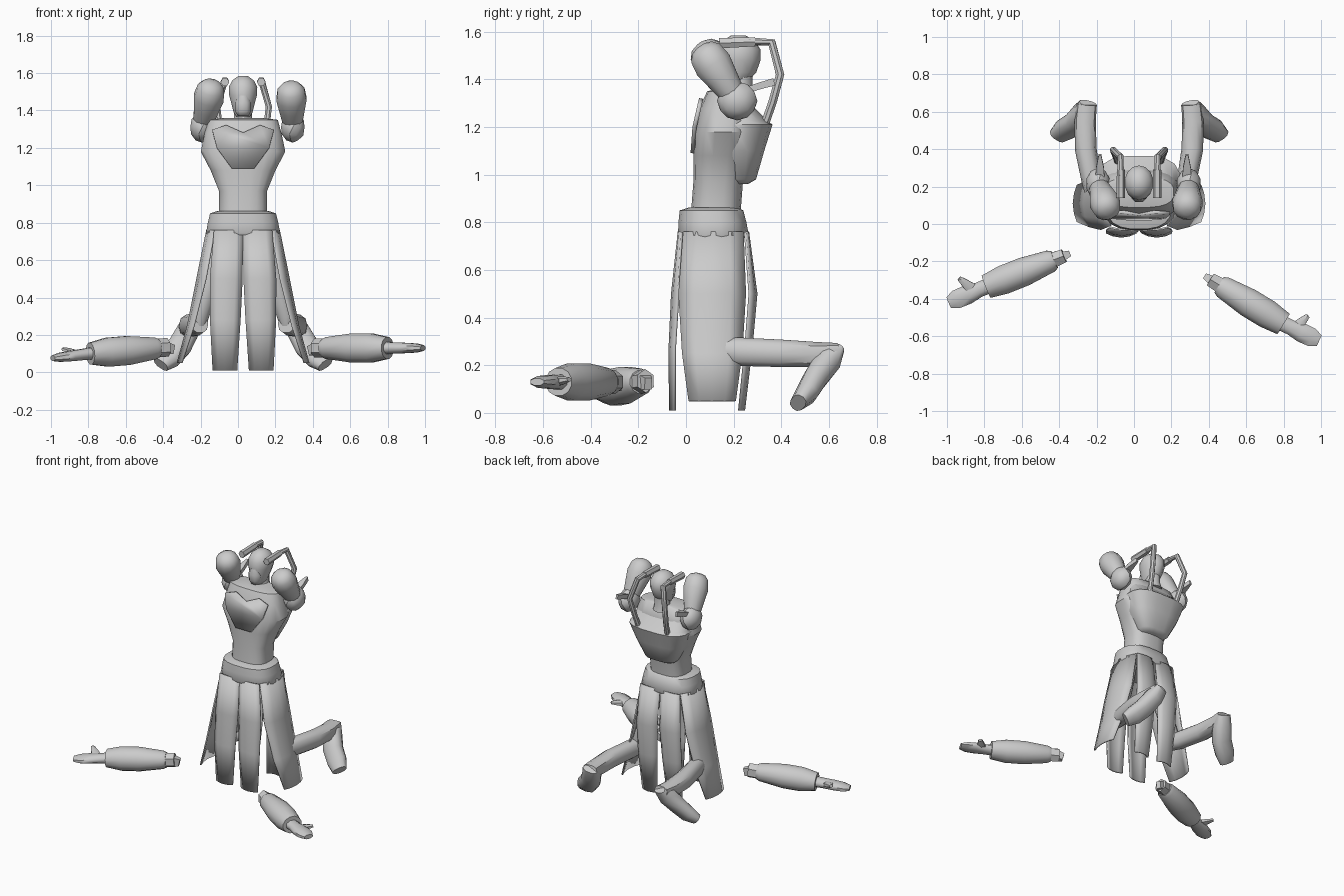
import bpy, bmesh
from math import cos, sin, pi, radians, copysign
from mathutils import Vector

if "Cube" in bpy.data.objects:
    bpy.data.objects.remove(bpy.data.objects["Cube"], do_unlink=True)

MID = 0.027  # plane of symmetry of the body
X, Y, Z = Vector((1, 0, 0)), Vector((0, 1, 0)), Vector((0, 0, 1))


def finish(name, bm, angle=40, thickness=0):
    bmesh.ops.recalc_face_normals(bm, faces=bm.faces)
    mesh = bpy.data.meshes.new(name)
    bm.to_mesh(mesh)
    bm.free()
    ob = bpy.data.objects.new(name, mesh)
    bpy.context.collection.objects.link(ob)
    if thickness:
        mod = ob.modifiers.new("Thickness", "SOLIDIFY")
        mod.thickness = thickness
        mod.offset = 0
    bpy.ops.object.select_all(action="DESELECT")
    ob.select_set(True)
    bpy.context.view_layer.objects.active = ob
    bpy.ops.object.shade_smooth_by_angle(angle=radians(angle))


def bridge(bm, rows, closed):
    n = len(rows[0])
    for a, b in zip(rows, rows[1:]):
        for i in range(n if closed else n - 1):
            j = (i + 1) % n
            bm.faces.new((a[i], a[j], b[j], b[i]))


def loft(name, stations, sides=12, ref=Y, axis=None, power=2, angle=40):
    """Skin rings given as (x, y, z, half width, half depth) along a path."""
    bm = bmesh.new()
    pts = [Vector(s[:3]) for s in stations]
    rows = []
    for k, s in enumerate(stations):
        d = axis or (pts[min(k + 1, len(pts) - 1)] - pts[max(k - 1, 0)]).normalized()
        u = d.cross(ref).normalized()
        v = u.cross(d)
        ring = []
        for i in range(sides):
            t = 2 * pi * (i + 0.5) / sides
            c, q = [copysign(abs(f) ** (2 / power), f) for f in (cos(t), sin(t))]
            ring.append(bm.verts.new(pts[k] + u * c * s[3] + v * q * s[4]))
        rows.append(ring)
    bridge(bm, rows, True)
    bm.faces.new(rows[0])
    bm.faces.new(rows[-1])
    finish(name, bm, angle)


def body(name, rings, sides=16, power=2.4, angle=40):
    """Upright form from rings of (z, half width, front y, back y)."""
    loft(name, [(MID, (f + b) / 2, z, w, (b - f) / 2) for z, w, f, b in rings],
         sides, Y, Z, power, angle)


def panel(name, rows, across, out):
    """Curved cloth strip from rows of (x, y, z, half width, bulge)."""
    bm = bmesh.new()
    grid = []
    for x, y, z, w, bulge in rows:
        c = Vector((x, y, z))
        grid.append([bm.verts.new(c + across * w * t - out * bulge * t * t)
                     for t in (-1, -0.55, 0, 0.55, 1)])
    bridge(bm, grid, False)
    finish(name, bm, 50, 0.01)


def forearm(side, elbow, wrist, tip, thumb):
    e, w, t, th = map(Vector, (elbow, wrist, tip, thumb))

    def along(a, b, table):
        return [(*a.lerp(b, f), rw, rh) for f, rw, rh in table]

    loft(side + "_forearm", along(e, w, [(0, .05, .05), (.06, .062, .06), (.45, .08, .08),
         (.75, .08, .08), (1, .066, .06)]), 12, Z, angle=60)
    d = (w - e).normalized()
    loft(side + "_elbow_stub", [(*(e - d * .055), .042, .05), (*(e + d * .02), .048, .05)], 6, Z)
    loft(side + "_elbow_fin", [(*(e - d * .085 + Z * -.015), .022, .035),
                               (*(e - d * .03), .04, .045)], 4, Z)
    loft(side + "_hand", along(w, t, [(-.1, .045, .035), (.2, .044, .032), (.5, .056, .03),
         (.8, .054, .026), (1, .034, .016)]), 8, Z, angle=60)
    base = w.lerp(t, .3)
    loft(side + "_thumb", along(base, th, [(0, .04, .022), (.6, .026, .018), (1, .014, .01)]), 6, Z)


# Torso with its raised back shell and chest plate
body("torso", [(.84, .13, .02, .23), (.97, .13, .03, .24), (1.08, .175, .03, .26),
               (1.18, .228, .032, .28), (1.28, .207, .055, .29), (1.35, .187, .088, .25),
               (1.36, .1, .13, .24)], 20, 2.8, 35)
body("back_shell", [(.96, .09, .15, .26), (.98, .115, .15, .295), (1.1, .18, .12, .33),
                    (1.21, .218, .11, .365), (1.225, .205, .11, .345), (1.3, .19, .12, .27)],
     16, 2.8, 45)
bm = bmesh.new()
low = [bm.verts.new((MID + x, y, z)) for x, y, z in (
    (-.14, .036, 1.2), (-.06, .028, 1.09), (.06, .028, 1.09), (.14, .036, 1.2))]
top = [bm.verts.new((MID + x, .036 + (z - 1.2) * .23, z)) for x, z in (
    (.165, 1.295), (.09, 1.32), (0, 1.28), (-.09, 1.32), (-.165, 1.295))]
bm.faces.new(low)
bm.faces.new([low[0], low[3]] + top)
finish("chest_plate", bm, 30, .018)

# Head and face
body("neck", [(1.32, .065, .15, .29), (1.36, .05, .17, .28), (1.42, .05, .17, .28)], 10, 2)
body("head", [(1.365, .035, .15, .22), (1.39, .052, .14, .26), (1.43, .062, .13, .295),
              (1.48, .076, .125, .313), (1.525, .078, .13, .313), (1.56, .06, .15, .29),
              (1.585, .025, .19, .25)], 14, 2, 60)
body("face_mask", [(1.37, .03, .13, .21), (1.395, .045, .117, .21), (1.44, .044, .115, .2),
                   (1.48, .03, .123, .2)], 8, 2.4, 60)

# Waistband
body("waistband", [(.735, .195, -.03, .258), (.745, .2, -.035, .265), (.8, .19, -.033, .255),
                   (.85, .178, -.028, .242), (.862, .14, .01, .22)], 20, 2.6, 50)

for s, side in ((-1, "right"), (1, "left")):
    def sx(rows):
        return [(MID + s * r[0], *r[1:]) for r in rows]

    # Skirt strips
    panel(side + "_front_strip", sx([(.078, -.03, .76, .076, .012), (.09, -.058, .5, .086, .026),
          (.095, -.068, .28, .08, .022), (.097, -.067, .01, .064, .02)]), X, -Y)
    panel(side + "_back_strip", sx([(.078, .26, .76, .076, .012), (.09, .295, .5, .08, .028),
          (.095, .275, .28, .074, .025), (.097, .243, .01, .058, .02)]), X, Y)
    panel(side + "_side_strip", sx([(.192, .115, .76, .125, .04), (.245, .11, .5, .14, .045),
          (.295, .11, .25, .125, .032), (.35, .11, .05, .098, .022)]), Y, X * s)

    # Kneeling leg and splayed foot
    loft(side + "_thigh", sx([(.11, .12, .74, .05, .05), (.17, .13, .5, .055, .055),
         (.23, .15, .3, .05, .05), (.235, .16, .22, .03, .03)]), 10, Y)
    loft(side + "_shin", sx([(.23, .12, .26, .05, .045), (.253, .22, .257, .062, .052),
         (.285, .4, .25, .06, .058), (.288, .55, .245, .055, .057),
         (.28, .64, .262, .033, .054)]), 10, X, None, 2.4)
    loft(side + "_foot", sx([(.272, .645, .27, .022, .05), (.295, .595, .22, .06, .062),
         (.34, .54, .14, .052, .068), (.395, .505, .08, .047, .068),
         (.44, .47, .042, .032, .05)]), 10, X, None, 2.4, 50)

    # Bent hose from the back to the temple
    loft(side + "_hose", sx([(.11, .32, 1.18, .019, .018), (.125, .365, 1.31, .019, .018),
         (.138, .395, 1.42, .019, .018), (.1, .36, 1.555, .019, .018),
         (.097, .26, 1.56, .018, .018)]), 8, X)
    loft(side + "_hose_nozzle", sx([(.097, .29, 1.558, .022, .022),
                                    (.097, .14, 1.552, .025, .023)]), 6, X)

# Raised upper arms, shoulders and torn flaps
for s, side, shoulder, elbow in (
        (-1, "right", (-.192, .215, 1.31), (-.142, .075, 1.53)),
        (1, "left", (.293, .215, 1.31), (.283, .075, 1.52))):
    a, b = Vector(shoulder), Vector(elbow)
    table = [(0, .04), (.2, .058), (.45, .07), (.72, .083), (.95, .074), (1.06, .05), (1.1, .02)]
    loft(side + "_upper_arm", [(*a.lerp(b, f), r, r) for f, r in table], 12, X, angle=60)
    bm = bmesh.new()
    bmesh.ops.create_icosphere(bm, subdivisions=2, radius=1)
    bmesh.ops.scale(bm, vec=(.066, .085, .082), verts=bm.verts)
    bmesh.ops.translate(bm, vec=a, verts=bm.verts)
    finish(side + "_shoulder", bm, 25)
    loft(side + "_shoulder_flap", [(*(a + Vector((-s * .01, y, z))), w, h) for y, z, w, h in (
        (.02, .035, .02, .035), (.085, .06, .02, .03), (.155, .08, .022, .01))], 4, X)

# Detached forearms lying on the ground
forearm("right", (-.425, -.19, .13), (-.79, -.335, .1), (-.99, -.42, .075), (-.935, -.29, .125))
forearm("left", (.455, -.325, .13), (.8, -.535, .13), (.99, -.625, .13), (.93, -.49, .14))
